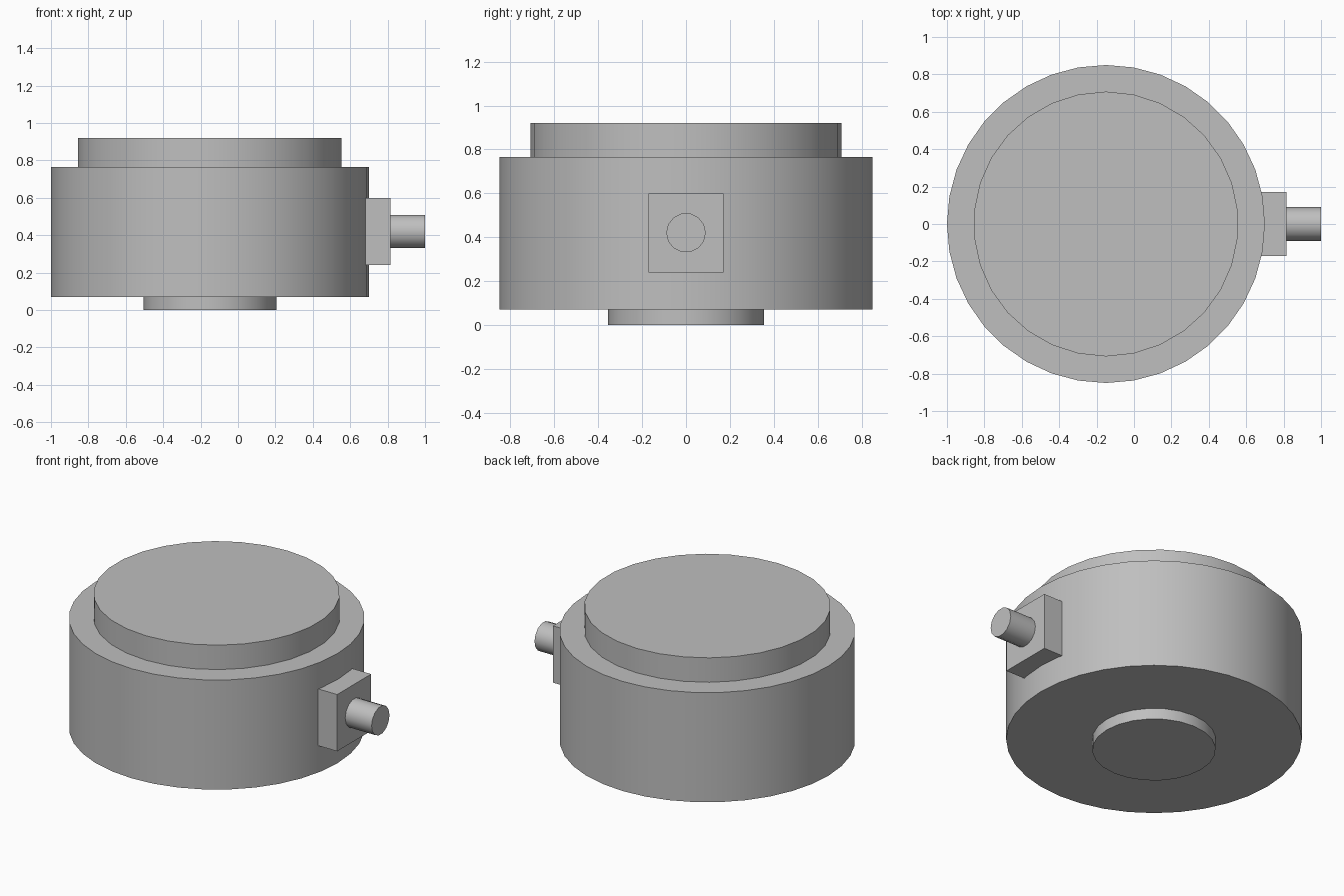
import bpy
import math

if "Cube" in bpy.data.objects:
    bpy.data.objects.remove(bpy.data.objects["Cube"])

grey = bpy.data.materials.new("plain_grey")
grey.use_nodes = True
grey.diffuse_color = (0.52, 0.52, 0.52, 1)
grey.node_tree.nodes["Principled BSDF"].inputs["Base Color"].default_value = (0.52, 0.52, 0.52, 1)

CENTRE_X = -0.15
FITTING_Z = 0.42


def finish(name):
    obj = bpy.context.object
    obj.name = name
    obj.data.materials.append(grey)
    return obj


def cylinder(name, radius, length, location, sides, rotation=(0, 0, 0)):
    bpy.ops.mesh.primitive_cylinder_add(vertices=sides, radius=radius, depth=length,
                                        location=location, rotation=rotation)
    bpy.ops.object.shade_smooth_by_angle(angle=math.radians(35))
    return finish(name)


def disc(name, radius, bottom, top, sides):
    return cylinder(name, radius, top - bottom, (CENTRE_X, 0, (bottom + top) / 2), sides)


# Stacked round housing
disc("base_foot", 0.355, 0, 0.07, 24)
disc("main_body", 0.85, 0.07, 0.765, 36)
disc("top_plate", 0.708, 0.765, 0.92, 30)

# Square mounting block, sunk into the body wall
bpy.ops.mesh.primitive_cube_add(size=1, location=(0.7075, 0, FITTING_Z))
block = finish("side_block")
block.scale = (0.215, 0.34, 0.36)

# Round stub pointing out of the block
cylinder("side_stub", 0.09, 0.19, (0.905, 0, FITTING_Z), 14, (0, math.pi / 2, 0))
